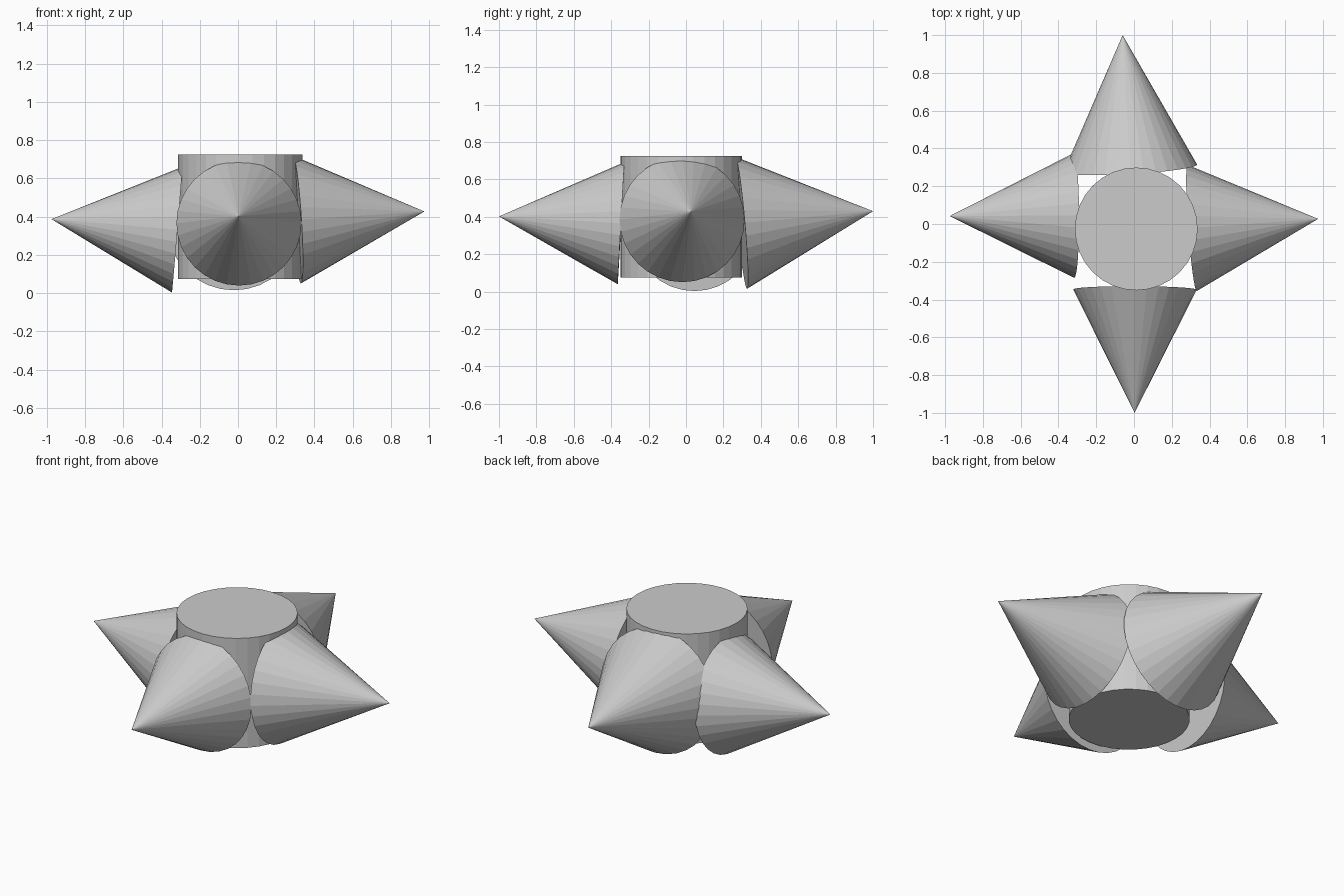
import bpy
from mathutils import Vector

if "Cube" in bpy.data.objects:
    bpy.data.objects.remove(bpy.data.objects["Cube"])

SIDES = 32


def add_cone(name, base, tip):
    """Capped flat-faced cone, as tall as it is wide, from base centre to tip."""
    base, tip = Vector(base), Vector(tip)
    axis = tip - base
    bpy.ops.mesh.primitive_cone_add(
        vertices=SIDES, radius1=axis.length / 2, radius2=0, depth=axis.length,
        location=(base + tip) / 2,
        rotation=axis.to_track_quat('Z', 'Y').to_euler())
    bpy.context.object.name = name


# Central drum
bpy.ops.mesh.primitive_cylinder_add(
    vertices=SIDES, radius=0.325, depth=0.65, location=(0.012, -0.026, 0.4))
bpy.context.object.name = "central_drum"

# Four slightly tilted spikes around the drum: name, base centre, tip
spikes = [
    ("right_spike", (0.308, -0.021, 0.385), (0.975, 0.027, 0.427)),
    ("left_spike", (-0.318, 0.045, 0.332), (-0.976, 0.042, 0.387)),
    ("back_spike", (-0.02, 0.295, 0.368), (-0.06, 1.0, 0.43)),
    ("front_spike", (0.005, -0.347, 0.366), (0.003, -1.0, 0.402)),
]
for name, base, tip in spikes:
    add_cone(name, base, tip)
